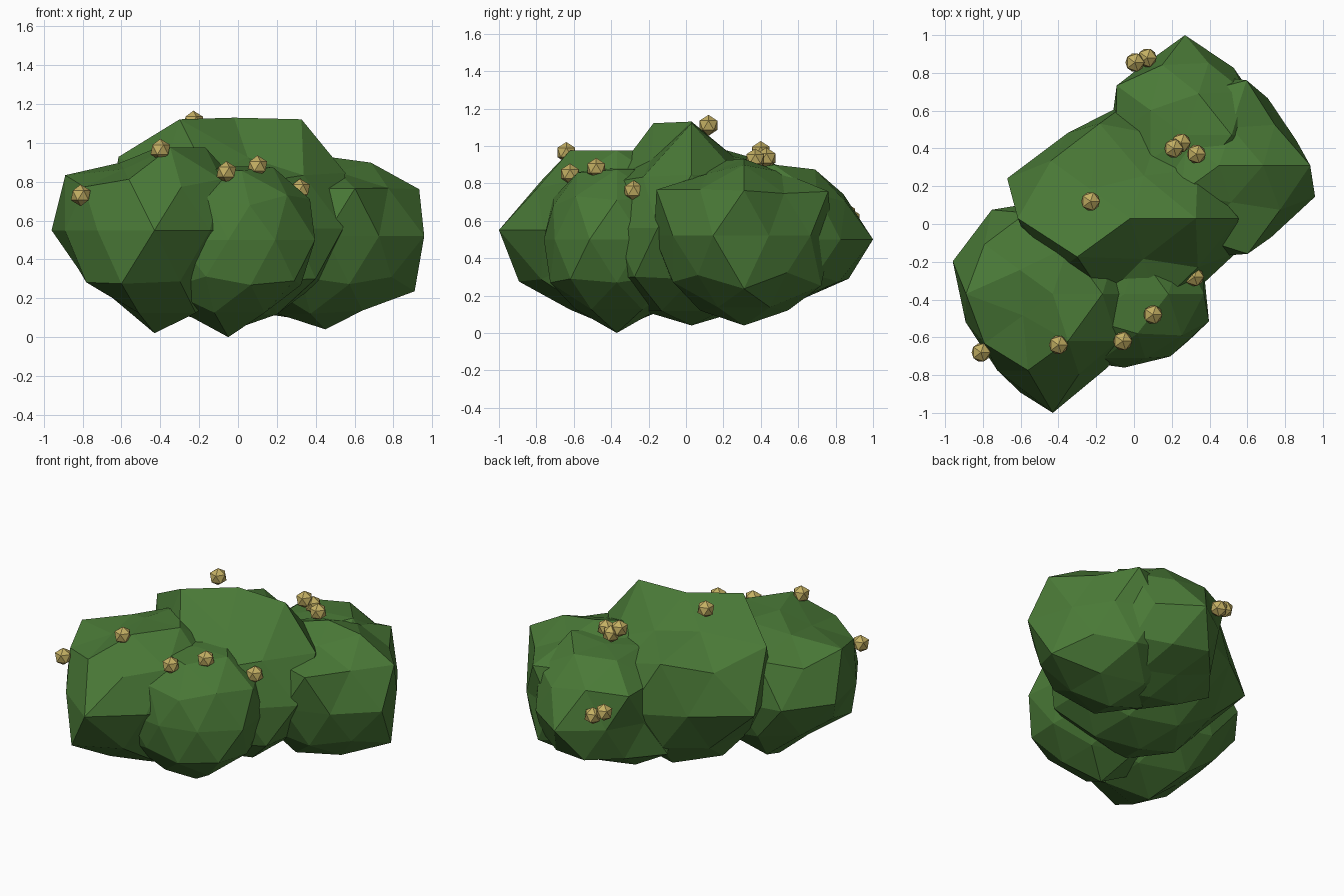
import bpy, bmesh
from math import radians, sin, cos
from mathutils import Vector


def material(name, rgb):
    m = bpy.data.materials.new(name)
    m.diffuse_color = (*rgb, 1)
    return m


leaf = material("leaf green", (0.068, 0.192, 0.038))
gold = material("berry gold", (0.55, 0.43, 0.125))


def faceted_ball(name, centre, radius, subdivisions, mat, bumps=()):
    """Low-poly ball; each bump (azimuth, latitude, radius) pulls one corner in or out."""
    bm = bmesh.new()
    bmesh.ops.create_icosphere(bm, subdivisions=subdivisions, radius=1)
    reach = {v: radius for v in bm.verts}
    for az, lat, r in bumps:
        a, b = radians(az), radians(lat)
        d = Vector((cos(a) * cos(b), sin(a) * cos(b), sin(b)))
        reach[max(bm.verts, key=lambda v: v.co.normalized().dot(d))] = r
    for v, r in reach.items():
        v.co = v.co.normalized() * r
    mesh = bpy.data.meshes.new(name)
    bm.to_mesh(mesh)
    bm.free()
    mesh.materials.append(mat)
    ob = bpy.data.objects.new(name, mesh)
    ob.location = centre
    bpy.context.collection.objects.link(ob)
    return ob


# Leaf clumps: uneven balls that overlap into one bush
faceted_ball("front_left_clump", (-0.43, -0.37, 0.55), 0.50, 2, leaf, [
    (0, 90, 0.42), (0, -90, 0.53), (270, 0, 0.63), (162, 0, 0.557),
    (126, 0, 0.55), (198, 0, 0.485), (306, 0, 0.486), (216, -32, 0.51),
    (252, -27, 0.615), (180, 32, 0.54), (0, 58, 0.50), (288, 58, 0.50),
    (216, 58, 0.37), (144, 58, 0.41), (108, 32, 0.53), (252, 32, 0.50),
    (180, -58, 0.41), (180, -27, 0.44), (144, -32, 0.46), (324, -27, 0.40)])

faceted_ball("middle_clump", (-0.02, 0.03, 0.56), 0.52, 2, leaf, [
    (0, 90, 0.57), (0, -90, 0.52), (162, 0, 0.685), (180, 32, 0.70),
    (216, 58, 0.66), (126, 0, 0.56), (0, 58, 0.66), (0, 27, 0.64),
    (324, -27, 0.58), (288, 58, 0.43), (72, 58, 0.45), (144, 58, 0.50),
    (342, 0, 0.59), (144, 27, 0.58), (198, 0, 0.55), (90, 0, 0.62),
    (108, 32, 0.62), (288, 27, 0.54), (108, -27, 0.55)])

faceted_ball("front_clump", (-0.05, -0.37, 0.50), 0.44, 2, leaf, [
    (0, 90, 0.38), (0, -90, 0.50), (270, 0, 0.39), (342, 0, 0.47),
    (306, 0, 0.41), (252, -27, 0.42), (0, 27, 0.47), (324, -27, 0.47),
    (288, 58, 0.42), (234, 0, 0.44), (288, 27, 0.40), (252, 32, 0.42),
    (216, -32, 0.48)])

faceted_ball("right_clump", (0.45, 0.31, 0.52), 0.47, 2, leaf, [
    (0, 90, 0.41), (0, -90, 0.48), (342, 0, 0.535), (54, 0, 0.44),
    (270, 0, 0.48), (288, 27, 0.55), (0, 27, 0.54), (0, 58, 0.445),
    (0, -32, 0.54), (324, -58, 0.45), (36, -58, 0.45), (90, 0, 0.47),
    (72, 58, 0.40), (144, 58, 0.40), (288, 58, 0.39), (36, 32, 0.43),
    (18, 0, 0.43), (36, -27, 0.44), (72, 27, 0.53), (72, -32, 0.51)])

faceted_ball("back_clump", (0.27, 0.47, 0.50), 0.43, 2, leaf, [
    (0, 90, 0.38), (0, -90, 0.40), (90, 0, 0.53), (162, 0, 0.40),
    (72, 58, 0.44), (72, 27, 0.45), (108, -27, 0.47), (36, 32, 0.46),
    (54, 0, 0.44), (144, 27, 0.50), (0, 58, 0.47), (108, 32, 0.46),
    (108, -58, 0.36), (36, -58, 0.38), (180, -27, 0.52)])

# Berries scattered over the bush
berries = [(-0.81, -0.68, 0.73), (-0.40, -0.64, 0.965), (-0.06, -0.62, 0.85),
           (0.10, -0.48, 0.88), (0.32, -0.28, 0.76), (-0.23, 0.12, 1.11),
           (0.21, 0.40, 0.97), (0.25, 0.43, 0.935), (0.33, 0.37, 0.93),
           (0.005, 0.855, 0.64), (0.07, 0.88, 0.61)]
for i, p in enumerate(berries):
    faceted_ball(f"berry_{i + 1}", p, 0.056, 1, gold)
